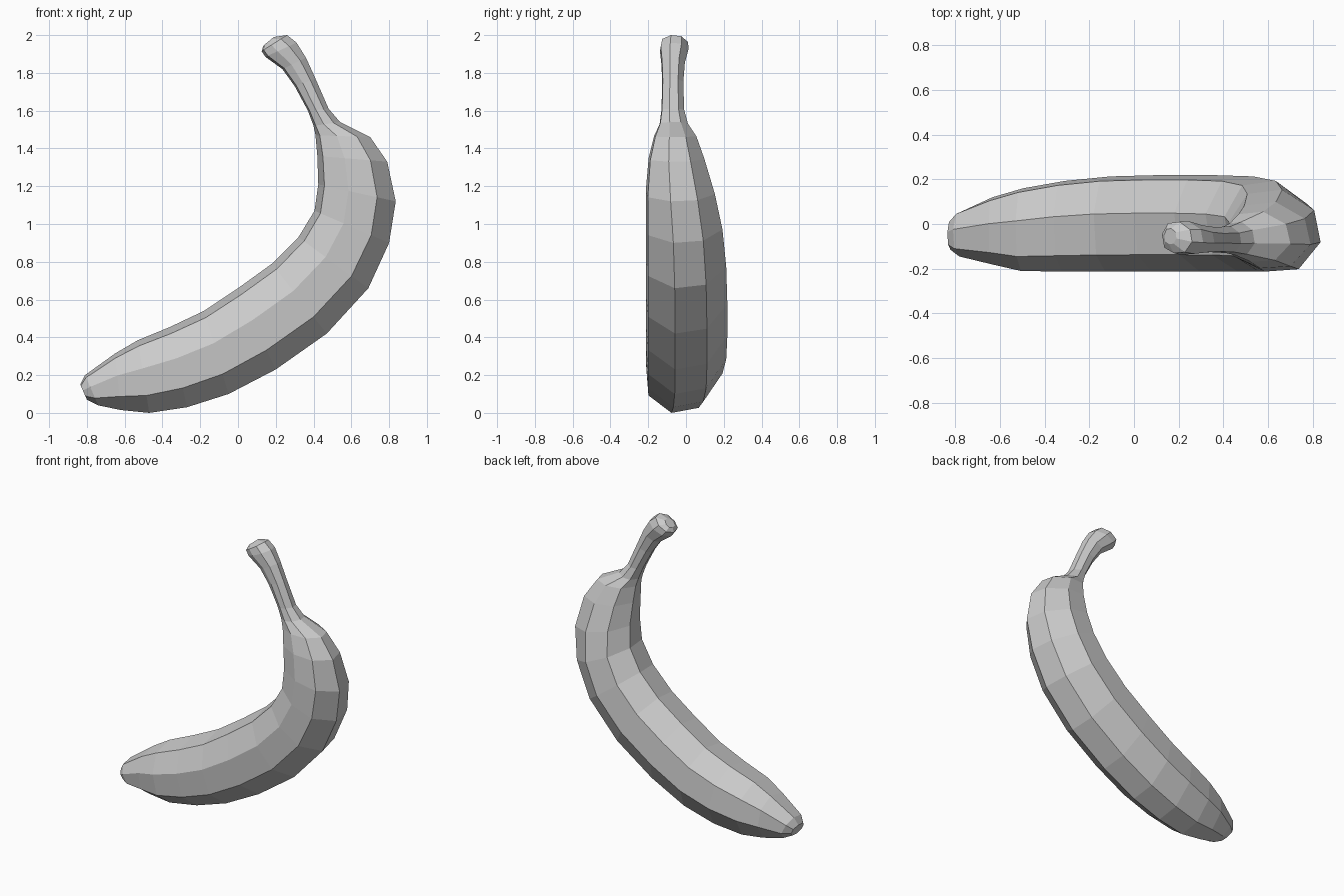
import bpy, bmesh

# Eight-sided cross-section: (position from outer to inner curve, sideways position)
SECTION = [(0.0, -0.28), (0.24, -0.94), (0.61, -1.0), (0.92, -0.65),
           (1.0, 0.21), (0.8, 0.9), (0.42, 1.0), (0.07, 0.5)]

# Stations from tip to stem: outer x, outer z, inner x, inner z, y centre, half width
STATIONS = [
    (-0.80, 0.07, -0.835, 0.15, -0.05, 0.065),
    (-0.74, 0.04, -0.81, 0.20, -0.045, 0.10),
    (-0.62, 0.015, -0.65, 0.315, -0.03, 0.15),
    (-0.47, 0.0, -0.53, 0.385, -0.025, 0.185),
    (-0.27, 0.03, -0.36, 0.455, -0.01, 0.203),
    (-0.05, 0.10, -0.18, 0.54, 0.0, 0.213),
    (0.20, 0.23, 0.0, 0.66, 0.003, 0.216),
    (0.47, 0.42, 0.18, 0.79, 0.003, 0.216),
    (0.69, 0.66, 0.32, 0.93, 0.0, 0.213),
    (0.80, 0.90, 0.405, 1.07, -0.01, 0.203),
    (0.835, 1.12, 0.425, 1.21, -0.03, 0.183),
    (0.79, 1.33, 0.42, 1.36, -0.05, 0.148),
    (0.70, 1.46, 0.41, 1.47, -0.057, 0.112),
    (0.54, 1.54, 0.40, 1.52, -0.065, 0.075),
    (0.48, 1.61, 0.37, 1.60, -0.07, 0.06),
    (0.41, 1.77, 0.30, 1.73, -0.07, 0.056),
    (0.36, 1.88, 0.235, 1.82, -0.068, 0.062),
    (0.31, 1.96, 0.145, 1.885, -0.062, 0.076),
    (0.26, 2.0, 0.125, 1.915, -0.06, 0.07),
    (0.19, 1.99, 0.135, 1.945, -0.055, 0.035),
]


def loft(name, stations):
    """Skin the section along the stations and close both ends."""
    bm = bmesh.new()
    rings = []
    for ox, oz, ix, iz, yc, half in stations:
        rings.append([bm.verts.new((ox + (ix - ox) * t, yc + half * s,
                                    oz + (iz - oz) * t)) for t, s in SECTION])
    n = len(SECTION)
    for a, b in zip(rings, rings[1:]):
        for i in range(n):
            j = (i + 1) % n
            bm.faces.new((a[i], a[j], b[j], b[i]))
    bm.faces.new(rings[0])
    bm.faces.new(rings[-1])
    bmesh.ops.recalc_face_normals(bm, faces=bm.faces[:])
    mesh = bpy.data.meshes.new(name)
    bm.to_mesh(mesh)
    bm.free()
    obj = bpy.data.objects.new(name, mesh)
    bpy.context.collection.objects.link(obj)
    return obj


# Whole fruit with its stem, one continuous flat-shaded skin
loft("banana", STATIONS)
